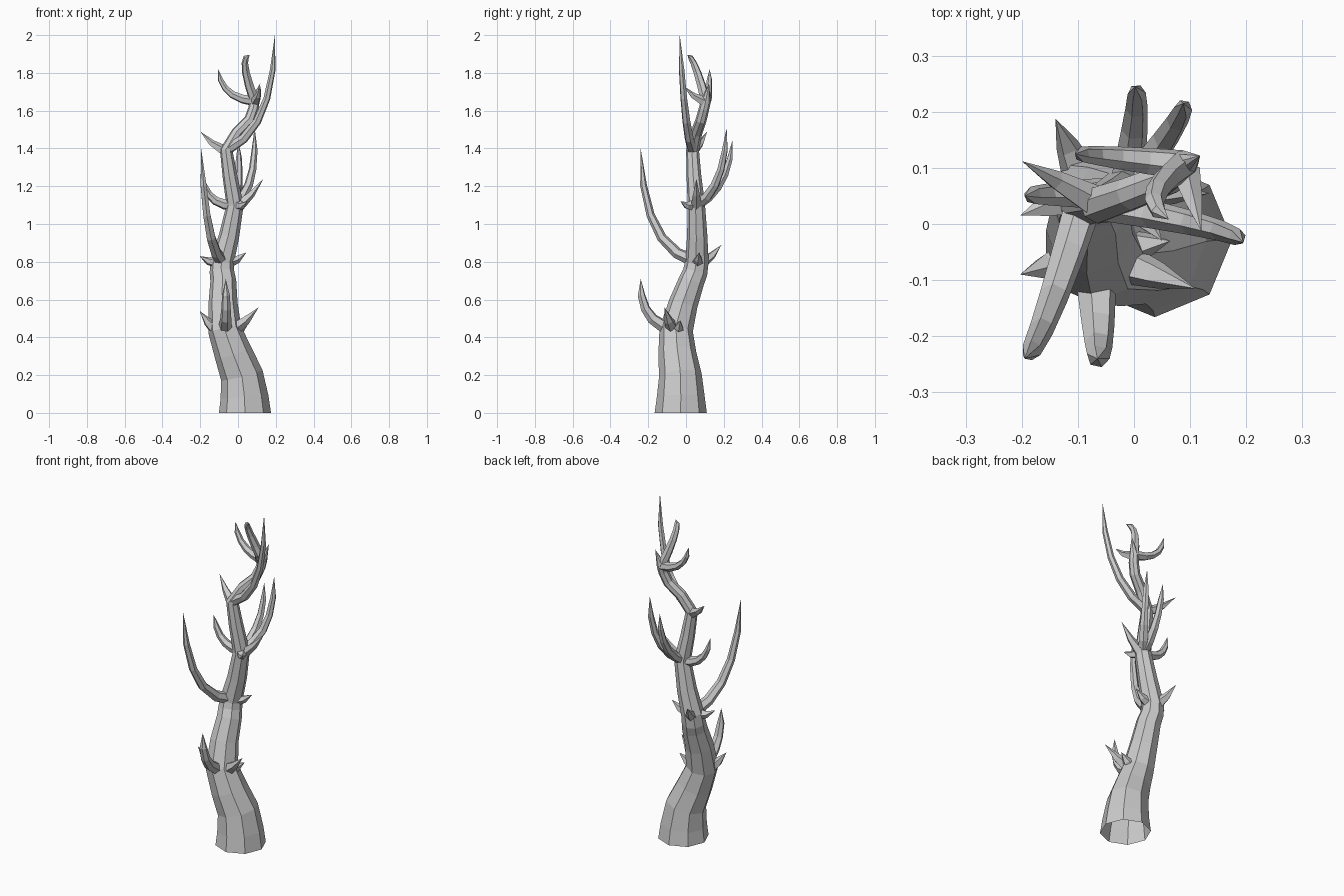
import bpy, bmesh, math
from mathutils import Vector

if "Cube" in bpy.data.objects:
    bpy.data.objects.remove(bpy.data.objects["Cube"])


def tube(name, pts, radii, sides):
    """Tapered flat-faced tube through points, closed to a sharp tip (radius 0)."""
    last = len(pts) - 1
    tans = [(pts[min(i + 1, last)] - pts[max(i - 1, 0)]).normalized() for i in range(last + 1)]
    if name == "trunk":
        tans[0] = Vector((0, 0, 1))
    u = tans[0].orthogonal() if name != "trunk" else Vector((1, 0, 0))
    bm = bmesh.new()
    prev = None
    for i, (p, t, r) in enumerate(zip(pts, tans, radii)):
        if i:
            u = tans[i - 1].rotation_difference(t) @ u
        u = (u - t * u.dot(t)).normalized()
        v = t.cross(u)
        angles = [math.tau * k / sides for k in range(sides)] if r else [0]
        ring = [bm.verts.new(p + r * (u * math.cos(a) + v * math.sin(a))) for a in angles]
        for k in range(sides if prev else 0):
            n = (k + 1) % sides
            top = (ring[n], ring[k]) if r else (ring[0],)
            bm.faces.new((prev[k], prev[n], *top))
        prev = ring
    mesh = bpy.data.meshes.new(name)
    bm.to_mesh(mesh)
    bm.free()
    bpy.context.collection.objects.link(bpy.data.objects.new(name, mesh))


def trunk_radius(z):
    return 0.138 * math.exp(-z)


def limb_radius(z):
    return 0.022 + 0.2 * trunk_radius(z)


# Trunk: smooth curve through its knots, open at the bottom, pointed at the top
knots = [Vector(p) for p in (
    (.037, -.028, 0), (.02, -.03, .2), (-.07, -.052, .44), (-.078, .03, .7), (-.083, .058, .8),
    (-.016, .055, 1.1), (-.062, .035, 1.39), (.06, .08, 1.55), (.088, .105, 1.65))]
LOW, MID, HIGH, FORK, TOP = knots[2], knots[4], knots[5], knots[6], knots[8]
path = []
for i, b in enumerate(knots[:-1]):
    c = knots[i + 1]
    a, d = knots[max(i - 1, 0)], knots[min(i + 2, len(knots) - 1)]
    path += [b, (b + c) * 0.5625 - (a + d) * 0.0625]
path += [TOP, Vector((.118, .122, 1.745))]
tube("trunk", path, [trunk_radius(p.z) for p in path[:-1]] + [0], 8)

# Branches: each leaves a knot, bends at an elbow and rises to its tip
branches = {
    "low_front_branch": (LOW, (-.06, -.25, .47), (-.065, -.24, .71)),
    "large_front_branch": (MID, (-.17, -.23, .865), (-.195, -.24, 1.4)),
    "back_branch": (HIGH, (.013, .23, 1.19), (.002, .245, 1.44)),
    "back_right_branch": (HIGH, (.1, .205, 1.185), (.088, .215, 1.51)),
    "mid_left_branch": (HIGH, (-.17, .053, 1.09), (-.195, .05, 1.27)),
    "tall_right_branch": (FORK, (.193, -.011, 1.505), (.195, -.033, 2)),
    "top_left_branch": (TOP, (-.09, .125, 1.665), (-.105, .125, 1.82)),
    "top_middle_branch": (TOP, (0, .043, 1.888), (.062, .008, 1.895)),
}
STEPS = 5
for name, (start, elbow, tip) in branches.items():
    ts = [i / STEPS for i in range(STEPS + 1)]
    pts = [start * (1 - t) ** 2 + Vector(elbow) * 2 * t * (1 - t) + Vector(tip) * t * t for t in ts]
    r = limb_radius(start.z)
    tube(name, pts, [r * (1 - 0.6 * t) for t in ts[:-1]] + [0], 6)

# Thorns: short spikes around the knots, sagging a little before the tip
thorns = [
    (LOW, (-.203, -.09, .54)), (LOW, (.11, -.115, .56)), (LOW, (.065, -.03, .49)),
    (MID, (-.203, .015, .83)), (MID, (.045, .07, .85)), (MID, (-.14, .188, .89)),
    (HIGH, (.135, .055, 1.24)), (HIGH, (.05, -.03, 1.12)),
    (FORK, (-.2, .112, 1.49)), (TOP, (.12, -.013, 1.73)),
]
for i, (knot, tip) in enumerate(thorns):
    tip = Vector(tip)
    out = Vector((tip.x - knot.x, tip.y - knot.y, 0)).normalized()
    base = knot + out * trunk_radius(knot.z) * 0.5
    mid = base.lerp(tip, 0.5) - Vector((0, 0, 0.012))
    r = limb_radius(knot.z)
    tube(f"thorn_{i + 1}", [base, mid, tip], [r, r * 0.62, 0], 5)
